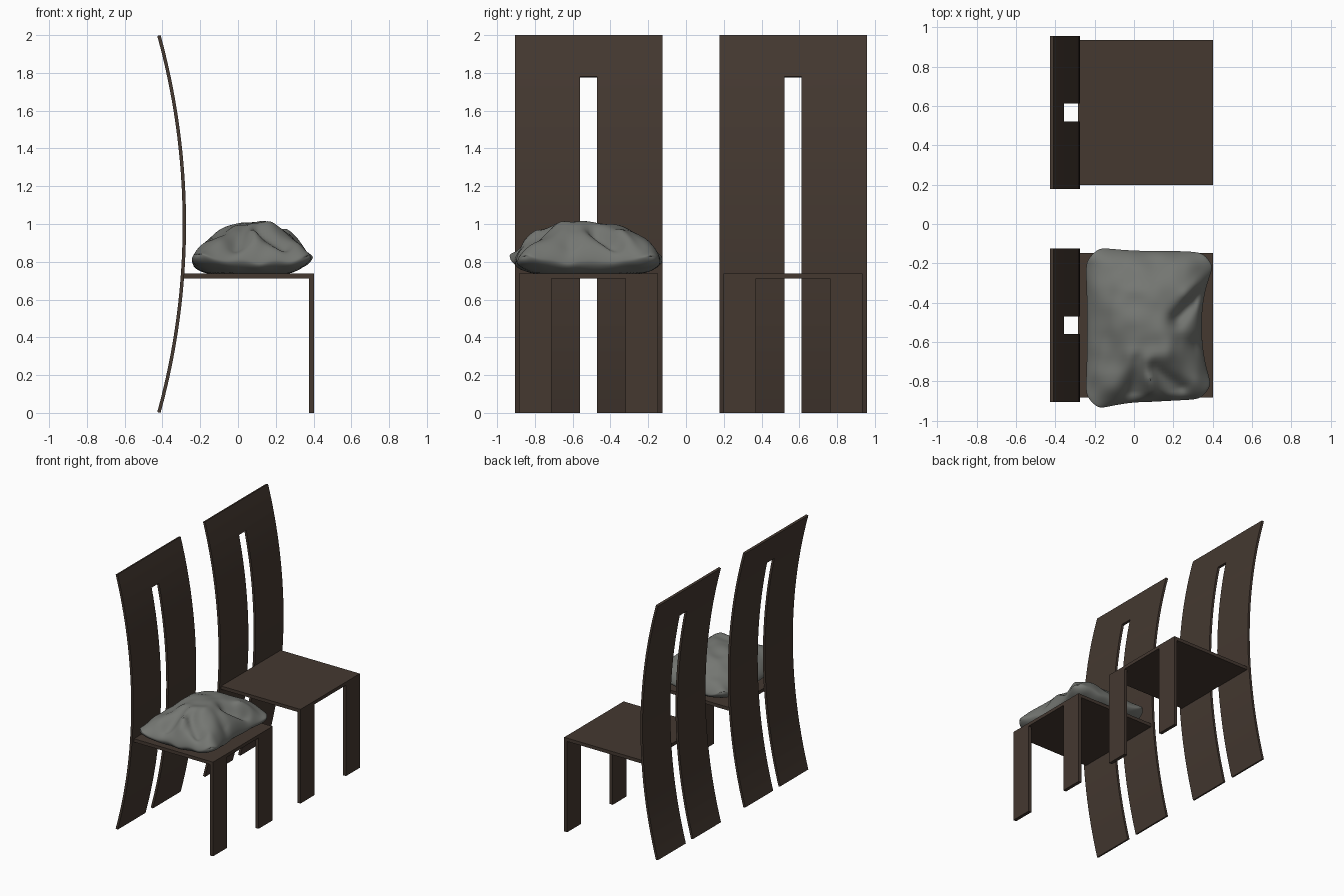
import bpy, bmesh, math
from mathutils import noise, Vector

if "Cube" in bpy.data.objects:
    bpy.data.objects.remove(bpy.data.objects["Cube"])


def material(name, rgb):
    m = bpy.data.materials.new(name)
    m.diffuse_color = (*rgb, 1)
    m.use_nodes = True
    m.node_tree.nodes["Principled BSDF"].inputs["Base Color"].default_value = m.diffuse_color
    return m


WOOD = material("dark brown wood", (0.058, 0.040, 0.030))
CLOTH = material("grey cloth", (0.175, 0.182, 0.168))


def finish(name, bm, mat, smooth=None):
    bmesh.ops.recalc_face_normals(bm, faces=bm.faces)
    me = bpy.data.meshes.new(name)
    bm.to_mesh(me)
    bm.free()
    me.materials.append(mat)
    if smooth:
        me.shade_smooth()
        me.set_sharp_from_angle(angle=math.radians(smooth))
    ob = bpy.data.objects.new(name, me)
    bpy.context.collection.objects.link(ob)
    return ob


def box(name, lo, hi):
    bm = bmesh.new()
    bmesh.ops.create_cube(bm, size=1)
    for v in bm.verts:
        v.co = [(a + b) / 2 + c * (b - a) for a, b, c in zip(lo, hi, v.co)]
    return finish(name, bm, WOOD)


# Curved chair back: bowed sheet with an open slot, then thickened
R, APEX, THICK, SLOT_TOP = 3.77, -0.275, 0.018, 1.78


def back(name, yc):
    bm = bmesh.new()
    zs = [SLOT_TOP * i / 28 for i in range(29)] + [SLOT_TOP + 0.055 * i for i in (1, 2, 3)] + [2.0]
    ys = [yc - 0.39, yc - 0.045, yc + 0.045, yc + 0.39]
    rows = [[bm.verts.new((APEX - R + math.sqrt(R * R - (z - 1) ** 2), y, z)) for y in ys] for z in zs]
    for i in range(len(zs) - 1):
        for j in range(3):
            if j == 1 and zs[i] < SLOT_TOP - 0.001:
                continue
            bm.faces.new((rows[i][j], rows[i][j + 1], rows[i + 1][j + 1], rows[i + 1][j]))
    bmesh.ops.delete(bm, geom=[v for v in bm.verts if not v.link_faces], context='VERTS')
    bm.normal_update()
    bmesh.ops.solidify(bm, geom=bm.faces[:], thickness=THICK)
    # keep the thickness on the rear side and the feet on the floor
    if max(v.co.x for v in bm.verts) > APEX + 0.005:
        for v in bm.verts:
            v.co.x -= THICK
    for v in bm.verts:
        v.co.z = min(max(v.co.z, 0), 2)
    finish(name, bm, WOOD, 30)


# Two identical chairs
for tag, yc in (("near", -0.515), ("far", 0.567)):
    back(f"{tag}_chair_back", yc)
    box(f"{tag}_seat", (-0.286, yc - 0.368, 0.712), (0.402, yc + 0.368, 0.738))
    for side, s in (("left", -1), ("right", 1)):
        y0, y1 = sorted((yc + s * 0.368, yc + s * 0.196))
        box(f"{tag}_{side}_front_leg", (0.376, y0, 0), (0.402, y1, 0.712))


# Crumpled cushion: top and bottom sheets joined at the rim
# folds: start, end, width, depth (negative is a valley)
FOLDS = [((0.33, -0.36), (0.22, -0.48), 0.035, -0.05),
         ((0.36, -0.28), (0.27, -0.36), 0.035, 0.025),
         ((0.03, -0.70), (-0.02, -0.90), 0.045, -0.035),
         ((0.06, -0.70), (0.10, -0.86), 0.035, 0.03),
         ((0.10, -0.74), (0.24, -0.84), 0.04, -0.035),
         ((-0.02, -0.66), (0.16, -0.66), 0.04, 0.015),
         ((0.36, -0.62), (0.24, -0.60), 0.04, -0.02)]


def fold_height(x, y):
    h = 0
    p = Vector((x, y))
    for a, b, w, d in FOLDS:
        a, b = Vector(a), Vector(b)
        t = max(0, min(1, (p - a).dot(b - a) / (b - a).length_squared))
        h += d * math.exp(-((p - a.lerp(b, t)).length / w) ** 2)
    return h


def cushion_point(u, v, top):
    # outline: bowed edges with soft corners
    right = 0.345 + 0.065 * abs(v) ** 2.2 + (0.015 if v > 0 else 0) * v ** 4
    left = -0.238 - 0.012 * abs(v) ** 2
    far = -0.137 + 0.022 * max(-u, 0) ** 2 - 0.012 * max(u, 0) ** 3
    near = -0.905 - 0.045 * max(-u, 0) ** 2 + 0.015 * max(u, 0)
    x = left + (right - left) * (u + 1) / 2 - 0.045 * u * abs(v) ** 14
    y = near + (far - near) * (v + 1) / 2 - 0.04 * v * abs(u) ** 14
    crease = noise.noise(Vector((x * 9, y * 9, 1.7)))
    rim = 0.795 + 0.035 * (u * v) ** 2 + 0.022 * crease
    g = max(0, (1 - abs(u) ** 2.2) * (1 - abs(v) ** 2.2))
    if top:
        wobble = 0.012 * noise.noise(Vector((x * 6, y * 6, 4)))
        z = rim + g ** 0.62 * (0.213 * (1 + 0.17 * u)) + min(1, g * 4) * (fold_height(x, y) + wobble)
    else:
        z = rim - (rim - 0.739) * min(1, 1.5 * g ** 0.5)
    return x, y, max(z, 0.739)


bm = bmesh.new()
N = 56
ts = [math.sin(math.pi / 2 * (2 * i / N - 1)) for i in range(N + 1)]
for top in (True, False):
    grid = [[bm.verts.new(cushion_point(u, v, top)) for v in ts] for u in ts]
    for i in range(N):
        for j in range(N):
            bm.faces.new((grid[i][j], grid[i + 1][j], grid[i + 1][j + 1], grid[i][j + 1]))
bmesh.ops.remove_doubles(bm, verts=bm.verts, dist=0.00005)
finish("cushion", bm, CLOTH, 50)
